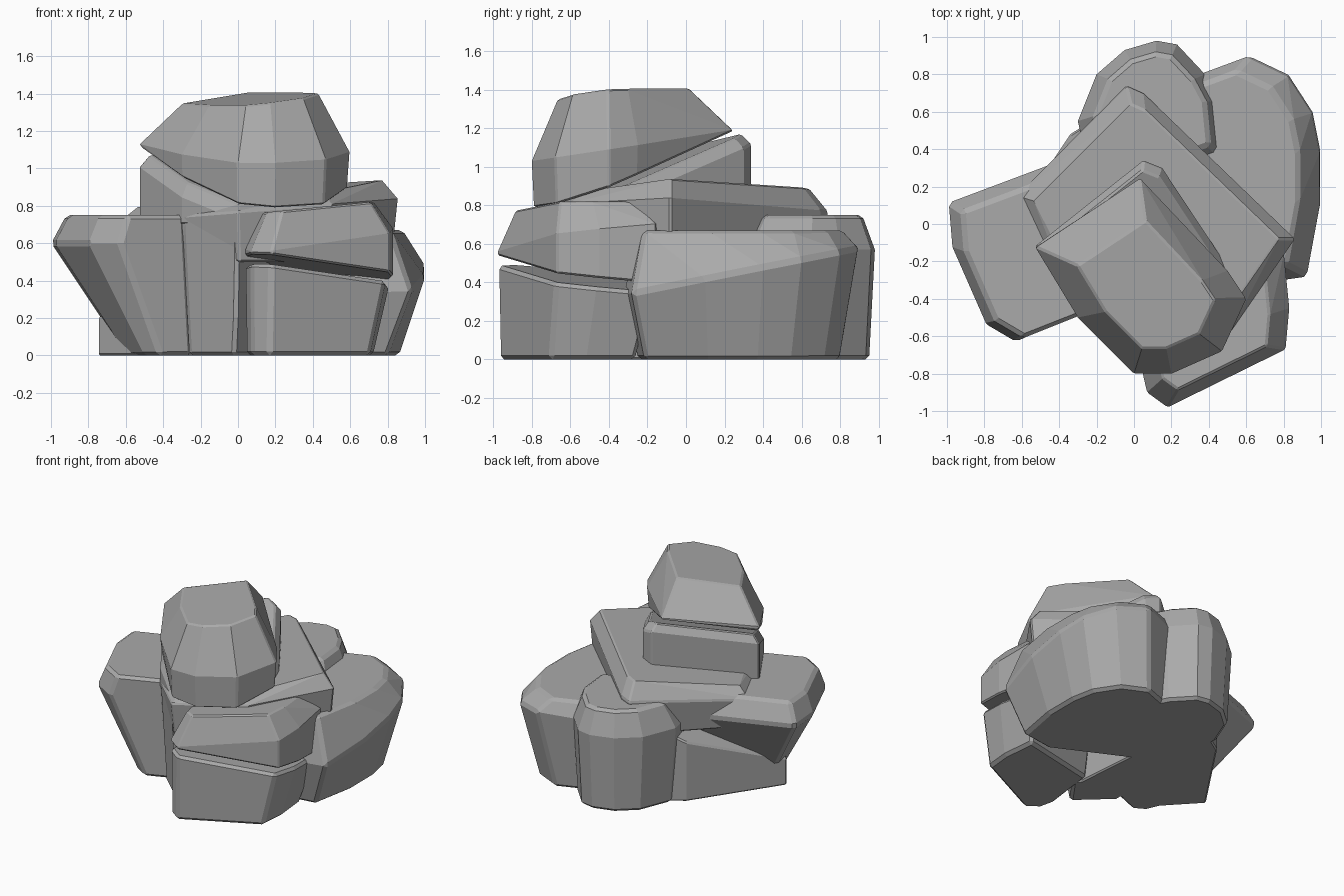
import bpy
import bmesh
import math
from mathutils import Vector

# Remove the default object
default_cube = bpy.data.objects.get("Cube")
if default_cube:
    bpy.data.objects.remove(default_cube, do_unlink=True)

# One plain stone colour
stone = bpy.data.materials.new("grey_stone")
stone.use_nodes = True
stone.diffuse_color = (.4, .4, .4, 1)
stone.node_tree.nodes["Principled BSDF"].inputs["Base Color"].default_value = stone.diffuse_color


def level(height, size=1, slope_x=0, slope_y=0):
    """Describe one cross-section: its size and the tilted plane it lies in."""
    return height, size, slope_x, slope_y


def rock(name, plan, levels, pivot=None, chamfer=.02):
    """Stack scaled copies of a plan outline and wrap them in a faceted stone."""
    corners = [Vector(corner) for corner in plan]
    centre = Vector(pivot) if pivot else sum(corners, Vector((0, 0))) / len(corners)
    bm = bmesh.new()
    for height, size, slope_x, slope_y in levels:
        for corner in corners:
            x, y = centre.lerp(corner, size)
            bm.verts.new((x, y, height + slope_x * x + slope_y * y))

    hull = bmesh.ops.convex_hull(bm, input=bm.verts[:])
    unused = set(hull["geom_interior"]) | set(hull["geom_unused"])
    bmesh.ops.delete(bm, geom=[part for part in unused if isinstance(part, bmesh.types.BMVert)],
                     context="VERTS")
    # Merge nearly level triangles into broad cleaved facets
    bmesh.ops.dissolve_limit(bm, angle_limit=math.radians(6),
                             verts=bm.verts[:], edges=bm.edges[:])
    bmesh.ops.recalc_face_normals(bm, faces=bm.faces[:])

    mesh = bpy.data.meshes.new(name)
    bm.to_mesh(mesh)
    bm.free()
    mesh.materials.append(stone)
    stone_object = bpy.data.objects.new(name, mesh)
    bpy.context.collection.objects.link(stone_object)

    # Worn edges
    bevel = stone_object.modifiers.new("worn_edges", "BEVEL")
    bevel.width = chamfer
    bevel.segments = 1
    bevel.limit_method = "ANGLE"
    bevel.angle_limit = math.radians(40)


# Overhanging boulder on the summit, with a tilted underside
rock("top_boulder",
     plan=[(-.53, -.12), (-.3, -.5), (0, -.8), (.2, -.8), (.47, -.68), (.6, -.4), (.5, -.25), (.03, .25)],
     levels=[level(1.1, size=.97, slope_x=-.1, slope_y=.37),
             level(1.15, slope_y=.15),
             level(1.4, size=.65, slope_x=.1, slope_y=.1)],
     chamfer=.01)

# Wedge below the summit seam
rock("top_wedge",
     plan=[(-.53, -.12), (.05, .34), (.15, .3), (.6, -.38), (0, -.75), (-.3, -.5)],
     levels=[level(.7), level(1, slope_x=-.1, slope_y=.37),
             level(1.07, size=.9, slope_x=-.1, slope_y=.37)],
     chamfer=.01)

# Broad slab carrying the summit
rock("middle_slab",
     plan=[(-.63, .15), (-.04, .74), (.05, .7), (.86, -.08), (.77, -.2), (.5, -.6), (0, -.8), (-.3, -.5)],
     levels=[level(.5, size=.95),
             level(.77, slope_x=.08),
             level(.85, size=.88, slope_x=.12, slope_y=.06)],
     chamfer=.01)

# Buttress in the middle of the front
rock("front_buttress",
     plan=[(-.3, -.5), (0, -.78), (.2, -.5), (-.3, .1)],
     levels=[level(0, size=.8), level(.2, size=.9), level(.76)])

# Block split by a slanting seam: lower part, then capping part
block_plan = [(.04, -.77), (.07, -.9), (.18, -.98), (.81, -.67), (.83, -.45), (.8, -.15), (.1, -.3)]
rock("split_block_lower", block_plan,
     levels=[level(0, size=.85),
             level(.41, size=.97, slope_x=-.1, slope_y=-.1)],
     pivot=(.1, -.9))
rock("split_block_cap", block_plan,
     levels=[level(.46, slope_x=-.1, slope_y=-.1),
             level(.64, slope_x=.1, slope_y=.1),
             level(.75, size=.75, slope_x=.1)],
     chamfer=.01)

# Flared stone at the side, leaning outwards
rock("flared_stone",
     plan=[(-1, .12), (-.98, -.12), (-.8, -.53), (-.63, -.63), (-.3, -.5), (-.2, .42)],
     levels=[level(0, size=.5), level(.6), level(.75, size=.9)],
     pivot=(-.2, -.4))

# Footing that rises from the side into the heart of the pile
rock("core_footing",
     plan=[(-.75, -.13), (-.45, .27), (-.34, .48), (0, .7), (.1, -.5), (-.5, -.4)],
     levels=[level(0), level(.65, slope_x=.6)],
     chamfer=.01)

# Wide stone at the back corner
rock("corner_stone",
     plan=[(1, .1), (1, .4), (.96, .6), (.83, .8), (.62, .9), (.35, .8), (0, .6),
           (0, 0), (.65, -.32), (.93, -.28)],
     levels=[level(0, size=.86),
             level(.4, slope_y=.2),
             level(.67, size=.88)],
     pivot=(0, .2))

# Rounded stone at the back
rock("back_stone",
     plan=[(-.3, .55), (-.2, .8), (-.05, .93), (.12, .98), (.23, .96), (.38, .8), (.46, .65),
           (.49, .35), (-.2, .1)],
     levels=[level(0, size=.9), level(.57), level(.75, size=.78)])
